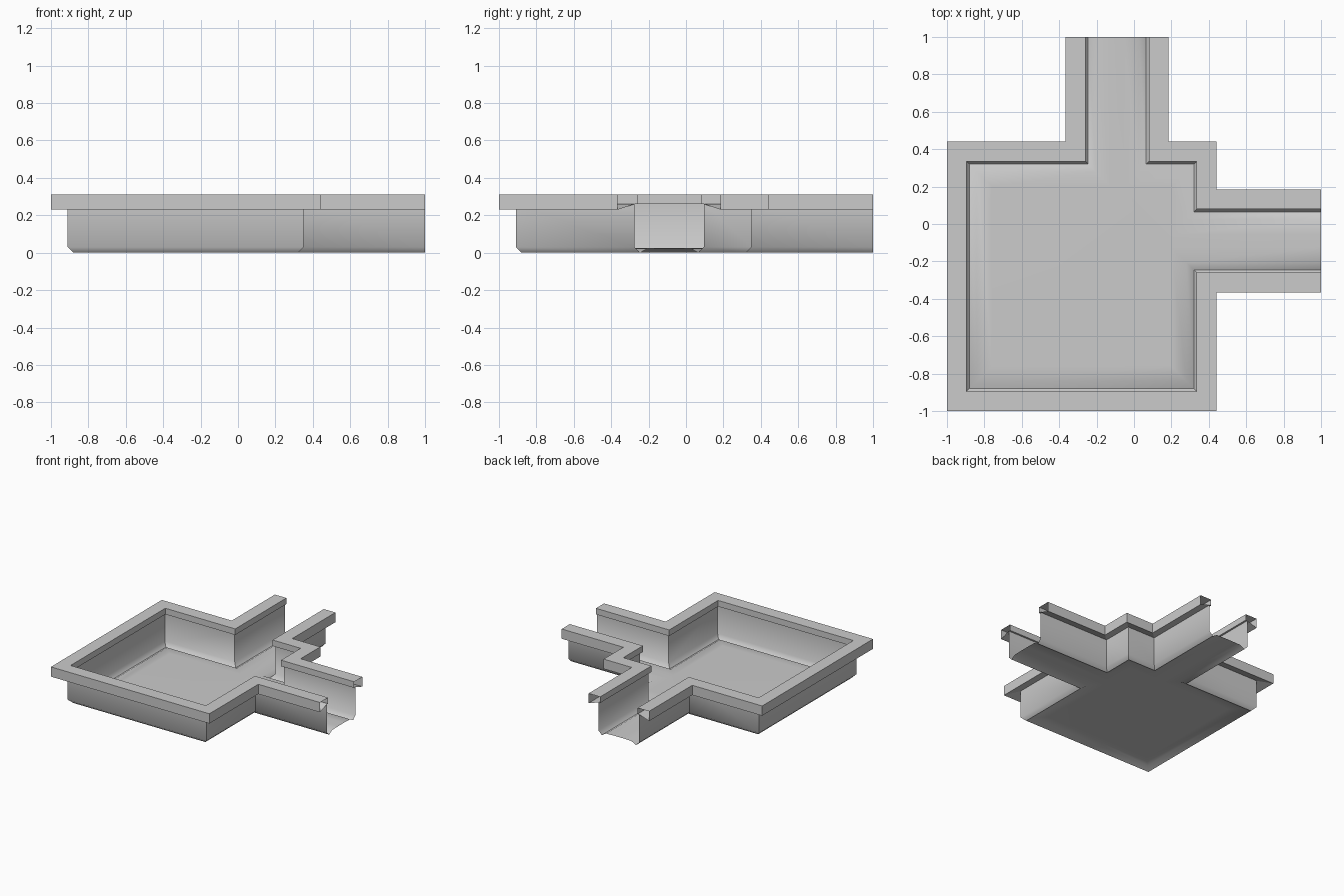
import bpy
import bmesh
import math

cube = bpy.data.objects.get("Cube")
if cube:
    bpy.data.objects.remove(cube, do_unlink=True)

# Plain grey for every part
GREY = (0.6, 0.6, 0.6, 1.0)
grey = bpy.data.materials.new("plain_grey")
grey.use_nodes = True
grey.diffuse_color = GREY
grey.node_tree.nodes["Principled BSDF"].inputs["Base Color"].default_value = GREY


def wall_paths(d):
    """Two open wall lines of the basin and its channels, moved inward by d."""
    low, high = -0.91 + d, 0.35 - d      # square basin
    near, far = -0.275 + d, 0.095 - d    # channel sides
    end = 1.0                            # open channel ends
    long_side = [(near, end), (near, high), (low, high), (low, low),
                 (high, low), (high, near), (end, near)]
    corner_side = [(end, far), (high, far), (high, high),
                   (far, high), (far, end)]
    return long_side, corner_side


def sweep(bm, profile):
    """Sweep a (inset, height) profile along both paths; return the last ring."""
    last = []
    for side in range(2):
        rings = [[bm.verts.new((x, y, z)) for x, y in wall_paths(d)[side]]
                 for d, z in profile]
        for a, b in zip(rings, rings[1:]):
            for i in range(len(a) - 1):
                bm.faces.new((a[i], a[i + 1], b[i + 1], b[i]))
        last += rings[-1]
    return last


def finish(bm, name, angle):
    bmesh.ops.remove_doubles(bm, verts=bm.verts, dist=1e-5)
    mesh = bpy.data.meshes.new(name)
    bm.to_mesh(mesh)
    bm.free()
    mesh.materials.append(grey)
    obj = bpy.data.objects.new(name, mesh)
    bpy.context.collection.objects.link(obj)
    bpy.ops.object.select_all(action="DESELECT")
    obj.select_set(True)
    bpy.context.view_layer.objects.active = obj
    bpy.ops.object.shade_smooth_by_angle(angle=math.radians(angle))
    return obj


# Thin basin shell: wall, chamfered foot, gutter and slightly raised floor
bm = bmesh.new()
floor_ring = sweep(bm, [(0, 0.26), (0, 0.03), (0.03, 0),
                        (0.07, 0.023), (0.15, 0.025)])
bm.faces.new(floor_ring)
finish(bm, "basin_shell", 50)

# Hollow rim with a sloping underside and a small inner lip, open at the ends
bm = bmesh.new()
sweep(bm, [(-0.09, 0.23), (-0.09, 0.31), (0.015, 0.31),
           (0.015, 0.26), (0, 0.26), (-0.09, 0.23)])
finish(bm, "hollow_rim", 15)
